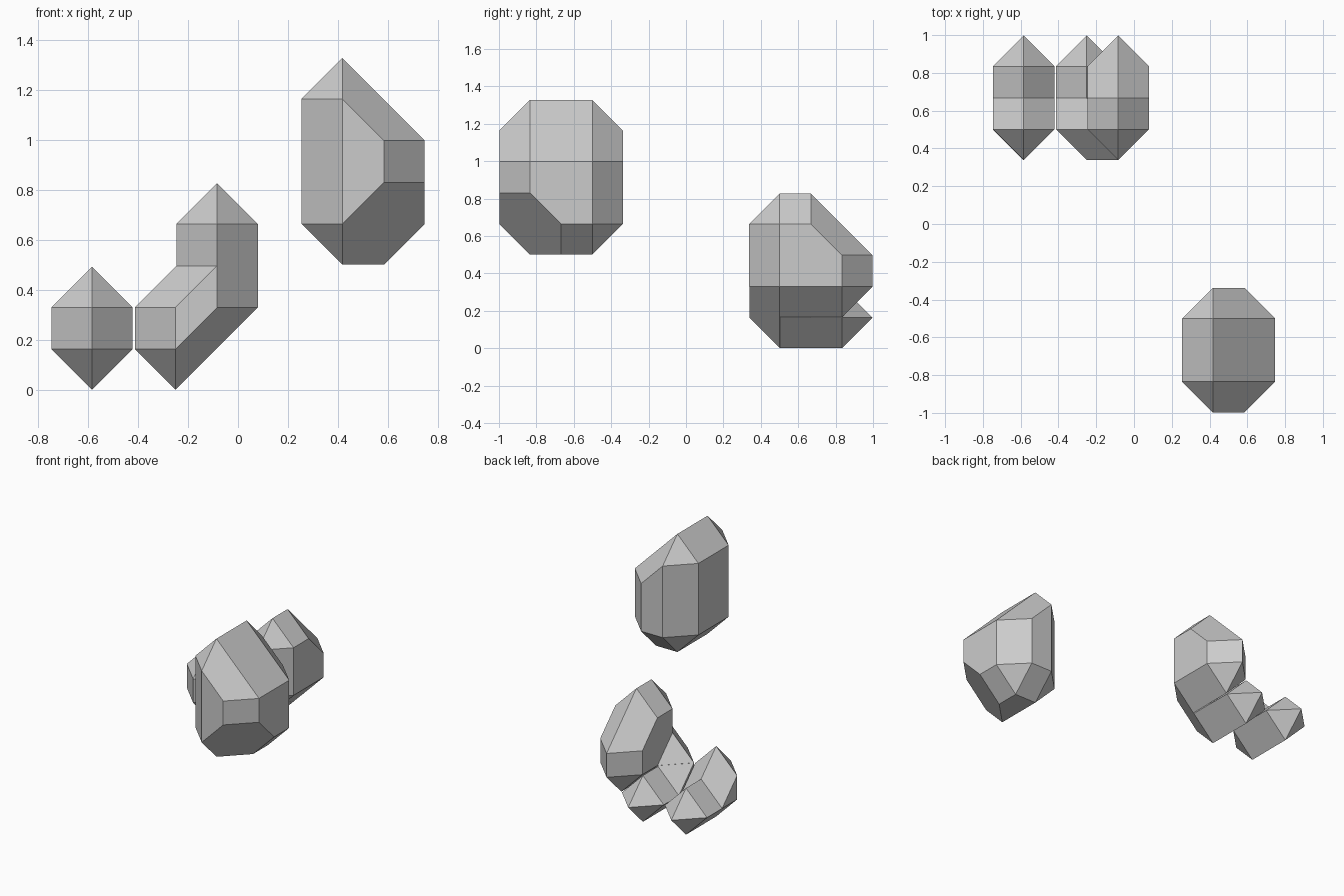
import bpy, bmesh, math
from mathutils import Vector

if "Cube" in bpy.data.objects:
    bpy.data.objects.remove(bpy.data.objects["Cube"])

H = 0.167    # lattice spacing
R = 0.163    # reach of the octahedral tip around each lattice point


def point(i, j, k):
    return Vector((-0.5845 + i * H, -0.835 + j * H, R + k * H))


def hull(name, cells, reach=R):
    """Faceted solid: convex hull of octahedra placed on lattice points."""
    src = bmesh.new()
    for c in cells:
        for axis in range(3):
            for s in (-reach, reach):
                p = point(*c)
                p[axis] += s
                src.verts.new(p)
    bmesh.ops.convex_hull(src, input=src.verts[:])
    # keep only what belongs to the outer skin
    loose = [v for v in src.verts if not v.link_faces]
    bmesh.ops.delete(src, geom=loose, context='VERTS')
    wires = [e for e in src.edges if not e.link_faces]
    bmesh.ops.delete(src, geom=wires, context='EDGES')
    bmesh.ops.recalc_face_normals(src, faces=src.faces[:])
    me = bpy.data.meshes.new(name)
    src.to_mesh(me)
    src.free()
    ob = bpy.data.objects.new(name, me)
    bpy.context.collection.objects.link(ob)
    return ob


def volume(me):
    bm = bmesh.new()
    bm.from_mesh(me)
    v = abs(bm.calc_volume())
    bm.free()
    return v


def tidy(ob):
    """Merge coplanar triangles into clean flat facets."""
    bm = bmesh.new()
    bm.from_mesh(ob.data)
    bmesh.ops.dissolve_limit(bm, angle_limit=math.radians(1),
                             verts=bm.verts[:], edges=bm.edges[:])
    bm.to_mesh(ob.data)
    bm.free()
    return ob


def union(name, groups):
    """Fuse several hulls; a tiny size offset avoids coplanar overlaps."""
    base = hull(name, groups[0])
    for n, g in enumerate(groups[1:], 1):
        other = hull("helper", g, R - 0.0004 * n)
        need = max(volume(base.data), volume(other.data)) * 1.0001
        mod = base.modifiers.new("union", 'BOOLEAN')
        mod.operation, mod.object = 'UNION', other
        done = False
        for solver in ('MANIFOLD', 'EXACT'):
            mod.solver = solver
            bpy.context.view_layer.update()
            dg = bpy.context.evaluated_depsgraph_get()
            me = bpy.data.meshes.new_from_object(base.evaluated_get(dg))
            if volume(me) > need:
                done = True
                break
        base.modifiers.remove(mod)
        if not done:    # plain join when the solids cannot be fused
            bm = bmesh.new()
            bm.from_mesh(base.data)
            bm.from_mesh(other.data)
            bm.to_mesh(me)
            bm.free()
        base.data = me
        bpy.data.objects.remove(other)
    return tidy(base)


def stepped(i):
    """Low three-long bar with a raised front end."""
    return [[(i, j, 0) for j in (8, 9, 10)],
            [(i, 8, 0), (i, 8, 1), (i, 9, 0)]]


# Large floating crystal
large = [(6, j, k) for j in range(3) for k in range(3, 7)]
large += [(7, j, k) for j in (1, 2) for k in (3, 4, 5)]
large += [(7, 0, 4), (7, 0, 5)]
tidy(hull("large_crystal", large))

# Small separate crystal at the left
union("small_crystal", stepped(0))

# Stepped crystal fused to a taller one
tall = [(3, j, k) for j in (8, 9) for k in (1, 2, 3)] + [(3, 10, 1), (3, 10, 2)]
bridge = [(2, 8, 0), (2, 8, 1), (3, 8, 1), (3, 8, 2)]
union("joined_crystal", [tall, bridge] + stepped(2))
